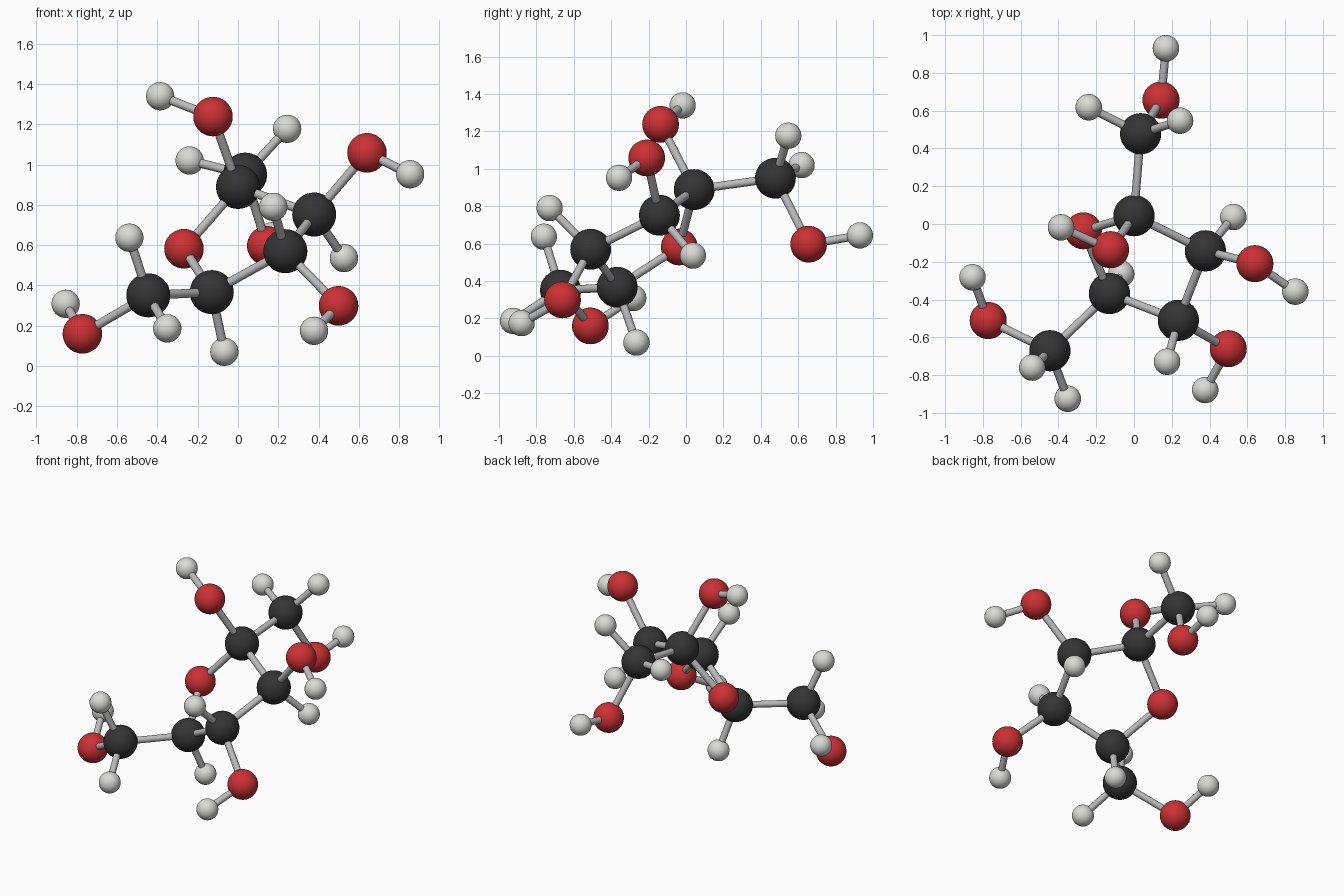
import bpy, bmesh
from mathutils import Vector

if "Cube" in bpy.data.objects:
    bpy.data.objects.remove(bpy.data.objects["Cube"])


def material(name, rgb):
    m = bpy.data.materials.new(name)
    m.diffuse_color = (*rgb, 1)
    m.use_nodes = True
    m.node_tree.nodes["Principled BSDF"].inputs["Base Color"].default_value = m.diffuse_color
    return m


BLACK = material("carbon black", (0.035, 0.035, 0.035))
RED = material("oxygen red", (0.60, 0.03, 0.035))
WHITE = material("hydrogen white", (0.70, 0.70, 0.69))
GREY = material("bond grey", (0.50, 0.50, 0.50))

# element: radius, material
KIND = {"carbon": (0.109, BLACK), "oxygen": (0.098, RED), "hydrogen": (0.07, WHITE)}
BOND_RADIUS = 0.022

# atom: position, atom it is bonded to
ATOMS = {
    # ring
    "carbon_ring_a": ((0.00, 0.044, 0.889), "oxygen_ring"),
    "carbon_ring_b": ((0.378, -0.142, 0.752), "carbon_ring_a"),
    "carbon_ring_c": ((0.235, -0.510, 0.570), "carbon_ring_b"),
    "carbon_ring_d": ((-0.130, -0.368, 0.367), "carbon_ring_c"),
    "oxygen_ring": ((-0.268, -0.036, 0.582), "carbon_ring_d"),
    # side arms
    "carbon_arm_back": ((0.035, 0.478, 0.950), "carbon_ring_a"),
    "carbon_arm_left": ((-0.445, -0.671, 0.351), "carbon_ring_d"),
    # hydroxyl oxygens
    "oxygen_top": ((-0.124, -0.136, 1.238), "carbon_ring_a"),
    "oxygen_right": ((0.640, -0.210, 1.058), "carbon_ring_b"),
    "oxygen_front": ((0.499, -0.660, 0.299), "carbon_ring_c"),
    "oxygen_left": ((-0.772, -0.511, 0.160), "carbon_arm_left"),
    "oxygen_back": ((0.143, 0.656, 0.597), "carbon_arm_back"),
    # hydroxyl hydrogens
    "hydrogen_top": ((-0.386, -0.018, 1.339), "oxygen_top"),
    "hydrogen_right": ((0.854, -0.358, 0.952), "oxygen_right"),
    "hydrogen_front": ((0.377, -0.879, 0.175), "oxygen_front"),
    "hydrogen_left": ((-0.855, -0.282, 0.309), "oxygen_left"),
    "hydrogen_back": ((0.169, 0.930, 0.644), "oxygen_back"),
    # hydrogens on the carbons
    "hydrogen_ring_b": ((0.526, 0.037, 0.536), "carbon_ring_b"),
    "hydrogen_ring_c": ((0.175, -0.729, 0.790), "carbon_ring_c"),
    "hydrogen_ring_d": ((-0.068, -0.265, 0.071), "carbon_ring_d"),
    "hydrogen_arm_back_a": ((-0.240, 0.618, 1.020), "carbon_arm_back"),
    "hydrogen_arm_back_b": ((0.244, 0.547, 1.177), "carbon_arm_back"),
    "hydrogen_arm_left_a": ((-0.351, -0.925, 0.187), "carbon_arm_left"),
    "hydrogen_arm_left_b": ((-0.539, -0.760, 0.637), "carbon_arm_left"),
}


def add_object(name, bm, mat):
    for f in bm.faces:
        f.smooth = len(f.verts) <= 4   # caps of bonds stay flat
    mesh = bpy.data.meshes.new(name)
    bm.to_mesh(mesh)
    bm.free()
    mesh.materials.append(mat)
    ob = bpy.data.objects.new(name, mesh)
    bpy.context.collection.objects.link(ob)
    return ob


def add_atom(name, pos):
    radius, mat = KIND[name.split("_")[0]]
    bm = bmesh.new()
    bmesh.ops.create_uvsphere(bm, u_segments=40, v_segments=24, radius=radius)
    add_object(name, bm, mat).location = pos


def add_bond(name, a, b):
    a, b = Vector(a), Vector(b)
    bm = bmesh.new()
    bmesh.ops.create_cone(bm, cap_ends=True, segments=20, radius1=BOND_RADIUS,
                          radius2=BOND_RADIUS, depth=(b - a).length)
    ob = add_object(name, bm, GREY)
    ob.location = (a + b) / 2
    ob.rotation_euler = (b - a).to_track_quat('Z', 'Y').to_euler()


for name, (pos, partner) in ATOMS.items():
    add_atom(name, pos)
    add_bond("bond_" + name, pos, ATOMS[partner][0])
